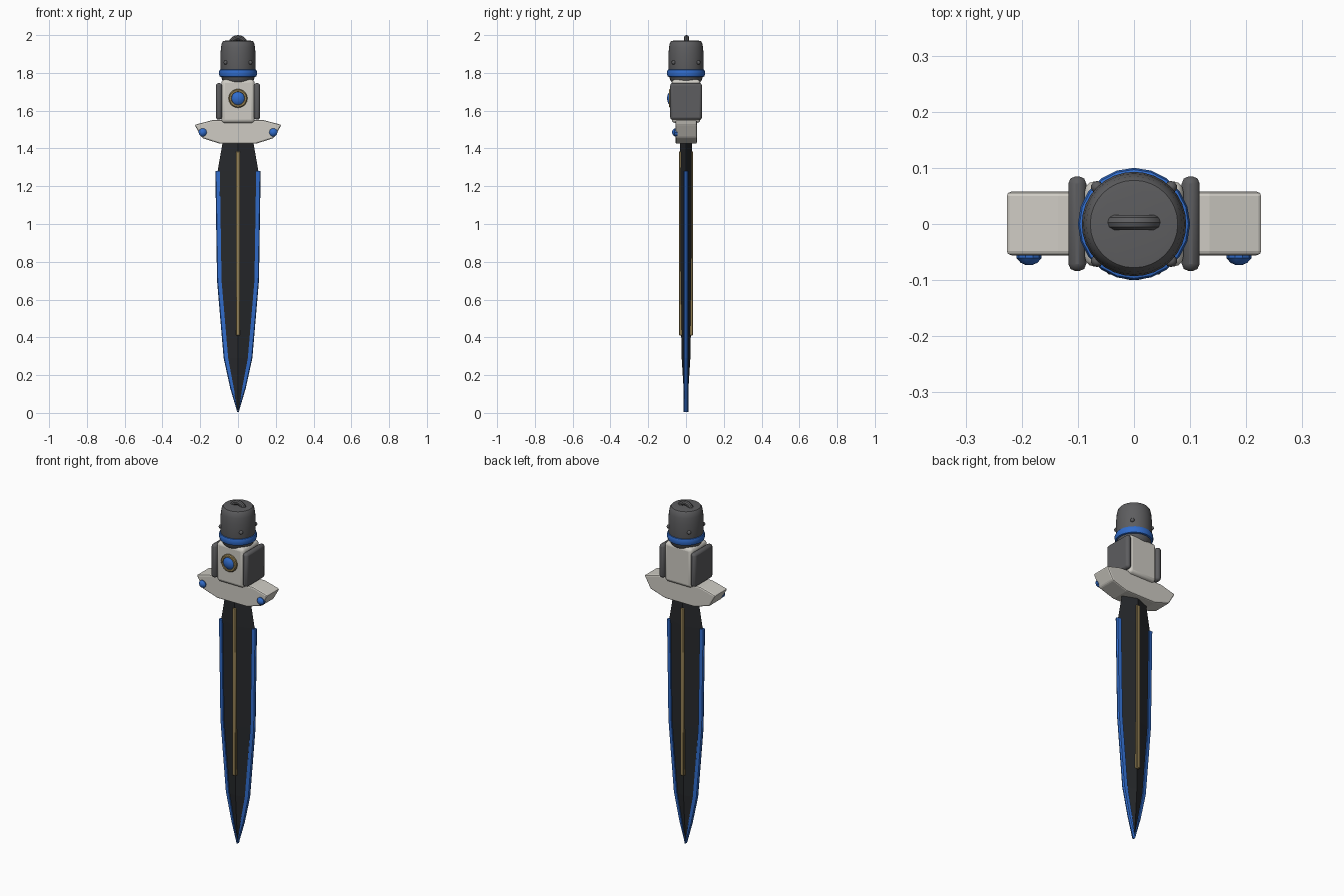
import bpy, bmesh, math
from mathutils import Matrix

if "Cube" in bpy.data.objects:
    bpy.data.objects.remove(bpy.data.objects["Cube"])


def material(name, rgb):
    m = bpy.data.materials.new(name)
    m.diffuse_color = (*rgb, 1)
    m.use_nodes = True
    m.node_tree.nodes["Principled BSDF"].inputs["Base Color"].default_value = m.diffuse_color
    return m


BLACK = material("black", (0.02, 0.022, 0.025))
BLUE = material("blue", (0.03, 0.15, 0.6))
GOLD = material("gold", (0.3, 0.22, 0.09))
PALE = material("pale", (0.62, 0.6, 0.55))
DARK = material("dark_grey", (0.11, 0.11, 0.115))


def finish(name, bm, mat, bevel=0, segments=2, smooth=True):
    bmesh.ops.recalc_face_normals(bm, faces=bm.faces)
    me = bpy.data.meshes.new(name)
    bm.to_mesh(me)
    bm.free()
    ob = bpy.data.objects.new(name, me)
    bpy.context.collection.objects.link(ob)
    me.materials.append(mat)
    if bevel:
        b = ob.modifiers.new("bevel", 'BEVEL')
        b.width, b.segments = bevel, segments
    if smooth:
        bpy.ops.object.select_all(action='DESELECT')
        ob.select_set(True)
        bpy.context.view_layer.objects.active = ob
        bpy.ops.object.shade_smooth_by_angle(angle=math.radians(35))
    return ob


def box(name, lo, hi, mat, bevel=0, segments=2):
    bm = bmesh.new()
    bmesh.ops.create_cube(bm, size=1)
    for v in bm.verts:
        v.co = [(a + b) / 2 + c * (b - a) for a, b, c in zip(lo, hi, v.co)]
    return finish(name, bm, mat, bevel, segments)


def loft(name, rings, mat, smooth=False):
    bm = bmesh.new()
    rows = [[bm.verts.new(p) for p in r] for r in rings]
    n = len(rows[0])
    for a, b in zip(rows, rows[1:]):
        for i in range(n):
            j = (i + 1) % n
            bm.faces.new((a[i], a[j], b[j], b[i]))
    bm.faces.new(rows[0])
    bm.faces.new(rows[-1])
    return finish(name, bm, mat, smooth=smooth)


def lathe(name, profile, sides, mat, place=Matrix(), smooth=True):
    rings = [[place @ Matrix.Rotation(2 * math.pi * i / sides, 4, 'Z')
              @ Matrix.Translation((r, 0, z)) @ Matrix().to_translation()
              for i in range(sides)] for r, z in profile]
    return loft(name, rings, mat, smooth)


def facing_front(x, y, z):
    return Matrix.Translation((x, y, z)) @ Matrix.Rotation(math.pi / 2, 4, 'X')


# blade: diamond section (z, half width, half thickness)
blade = [(0.015, 0.002, 0.002), (0.13, 0.034, 0.013), (0.29, 0.066, 0.023),
         (0.7, 0.1, 0.031), (1.28, 0.108, 0.032), (1.44, 0.08, 0.032)]
loft("blade", [[(w, 0, z), (0, t, z), (-w, 0, z), (0, -t, z)]
               for z, w, t in blade], BLACK)

# glowing edges along both sides of the blade (z, inner x, outer x)
edge = [(0.005, 0.0, 0.004), (0.13, 0.022, 0.041), (0.29, 0.052, 0.076),
        (0.7, 0.087, 0.111), (1.28, 0.096, 0.12)]
for s, side in ((-1, "left"), (1, "right")):
    loft(side + "_edge", [[(s * a, -0.012, z), (s * (b - 0.004), -0.009, z), (s * b, 0, z),
                           (s * (b - 0.004), 0.009, z), (s * a, 0.012, z)]
                          for z, a, b in edge], BLUE)

# central strips, front and back in one bar
box("blade_strip", (-0.011, -0.037, 0.41), (0.011, 0.037, 1.385), GOLD, 0.003, 1)

# cross guard
half = [(0.095, 1.425), (0.19, 1.455), (0.23, 1.525), (0.135, 1.55)]
outline = half + [(-x, z) for x, z in reversed(half)]
guard = loft("guard", [[(x, y, z) for x, z in outline] for y in (-0.056, 0.058)], PALE)
bev = guard.modifiers.new("bevel", 'BEVEL')
bev.width, bev.segments = 0.008, 2

# grip block and side plates
box("grip_block", (-0.088, -0.076, 1.535), (0.088, 0.076, 1.765), PALE, 0.018, 3)
for s, side in ((-1, "left"), (1, "right")):
    a, b = sorted((s * 0.085, s * 0.117))
    box(side + "_plate", (a, -0.084, 1.552), (b, 0.085, 1.746), DARK, 0.013, 2)
    # guard stud
    lathe(side + "_stud", [(0.022, -0.01), (0.022, 0.006), (0.015, 0.014), (0.006, 0.018)],
          10, BLUE, facing_front(s * 0.187, -0.055, 1.485))

# front gem in its setting
lathe("gem_setting", [(0.05, 0), (0.05, 0.011), (0.045, 0.016), (0.036, 0.016), (0.034, 0.01)],
      20, GOLD, facing_front(0, -0.074, 1.665))
lathe("gem", [(0.035, 0), (0.034, 0.014), (0.025, 0.021), (0.012, 0.025), (0.003, 0.026)],
      20, BLUE, facing_front(0, -0.074, 1.665))

# pommel with band, rivets and loop
lathe("pommel", [(0.07, 1.745), (0.082, 1.758), (0.092, 1.79), (0.093, 1.9), (0.09, 1.935),
                 (0.085, 1.96), (0.078, 1.969), (0.06, 1.971)], 32, DARK)
lathe("pommel_band", [(0.088, 1.778), (0.097, 1.781), (0.1, 1.79), (0.1, 1.808),
                      (0.097, 1.816), (0.088, 1.819)], 20, BLUE)
for k in range(4):
    bm = bmesh.new()
    a = math.pi / 4 + k * math.pi / 2
    bmesh.ops.create_uvsphere(bm, u_segments=10, v_segments=6, radius=0.011,
                              matrix=Matrix.Translation((0.093 * math.cos(a), 0.093 * math.sin(a), 1.855)))
    finish("rivet_%d" % (k + 1), bm, DARK)

bpy.ops.mesh.primitive_torus_add(major_radius=0.039, minor_radius=0.014, major_segments=24,
                                 minor_segments=10, location=(0, 0.003, 1.947),
                                 rotation=(math.pi / 2, 0, 0))
loop = bpy.context.object
loop.name = "hanging_loop"
loop.data.materials.append(DARK)
bpy.ops.object.shade_smooth_by_angle(angle=math.radians(35))
